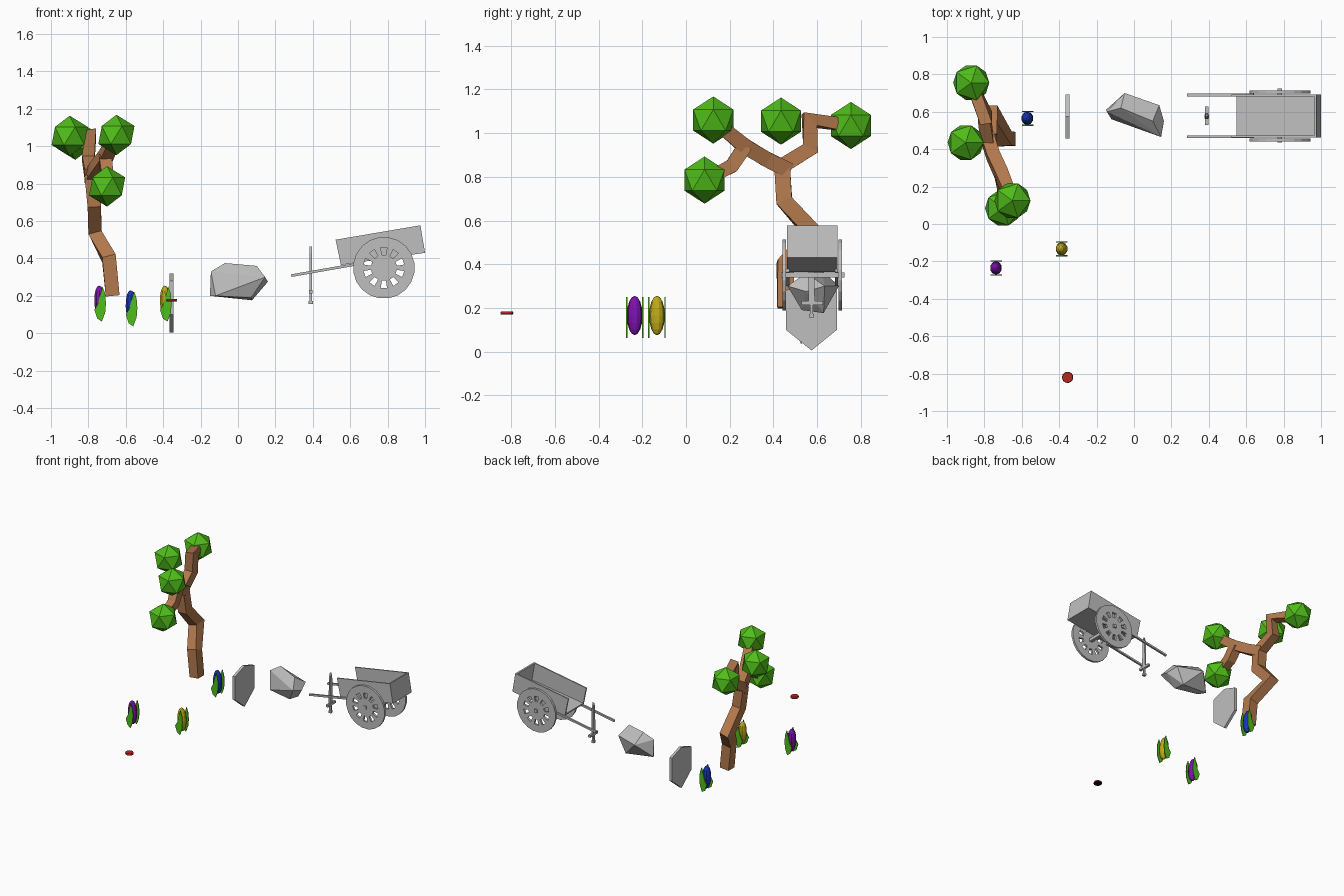
import bpy, bmesh, math
from mathutils import Vector

cube = bpy.data.objects.get("Cube")
if cube:
    bpy.data.objects.remove(cube, do_unlink=True)


def material(name, r, g, b):
    m = bpy.data.materials.new(name)
    m.use_nodes = True
    m.diffuse_color = (r, g, b, 1)
    m.node_tree.nodes["Principled BSDF"].inputs["Base Color"].default_value = (r, g, b, 1)
    return m


GREEN = material("leaf_green", .08, .51, .01)
BROWN = material("bark_brown", .45, .19, .075)
GREY = material("stone_grey", .52, .52, .52)
BLUE = material("blue", .01, .035, .5)
PURPLE = material("purple", .2, .006, .42)
YELLOW = material("yellow", .52, .4, .01)
RED = material("red", .45, .022, .015)
BLACK = material("black", .005, .005, .005)


def finish(name, bm, mat, loc=(0, 0, 0)):
    bmesh.ops.recalc_face_normals(bm, faces=bm.faces[:])
    me = bpy.data.meshes.new(name)
    bm.to_mesh(me)
    bm.free()
    me.materials.append(mat)
    ob = bpy.data.objects.new(name, me)
    ob.location = loc
    bpy.context.collection.objects.link(ob)
    return ob


def plate(name, outline, axis, lo, hi, mat):
    """Extrude a flat outline along the x or y axis."""
    bm = bmesh.new()
    place = (lambda a, b, d: (d, a, b)) if axis == "x" else (lambda a, b, d: (a, d, b))
    near, far = [[bm.verts.new(place(a, b, d)) for a, b in outline] for d in (lo, hi)]
    bm.faces.new(near)
    bm.faces.new(far)
    n = len(outline)
    for i in range(n):
        j = (i + 1) % n
        bm.faces.new((near[i], near[j], far[j], far[i]))
    return finish(name, bm, mat)


def limb(name, path, radii, mat):
    """Sweep a square section with mitred corners along a path."""
    bm = bmesh.new()
    pts = [Vector(p) for p in path]
    rings = []
    for i, p in enumerate(pts):
        before = (p - pts[i - 1]).normalized() if i else (pts[1] - p).normalized()
        after = (pts[i + 1] - p).normalized() if i < len(pts) - 1 else before
        d = (before + after).normalized()
        ref = Vector((0, 1, 0)) if abs(d.x) > .8 else Vector((1, 0, 0))
        side = (ref - d * ref.dot(d)).normalized()
        up = d.cross(side) / max(d.dot(before), .75)
        r = radii[i]
        rings.append([bm.verts.new(p + side * r * a + up * r * b)
                      for a, b in ((1, 1), (-1, 1), (-1, -1), (1, -1))])
    for one, two in zip(rings, rings[1:]):
        for k in range(4):
            bm.faces.new((one[k], one[k - 1], two[k - 1], two[k]))
    bm.faces.new(rings[0])
    bm.faces.new(rings[-1])
    return finish(name, bm, mat)


# Tree: bent trunk, three branches and four leaf clumps
fork, split = (-.785, .44, .85), (-.71, .27, .94)
clumps = [(-.65, .125, 1.06), (-.7, .085, .785), (-.9, .435, 1.055), (-.87, .755, 1.035)]
limb("trunk", [(-.67, .455, .2), (-.69, .455, .4), (-.765, .585, .54),
               (-.768, .45, .69), fork], [.037, .037, .036, .036, .036], BROWN)
limb("front_branch", [(-.785, .47, .83), (-.755, .37, .88), split, clumps[0]],
     [.036, .035, .035, .03], BROWN)
limb("low_branch", [split, (-.7, .21, .85), clumps[1]], [.034, .032, .028], BROWN)
limb("back_branch", [fork, (-.8, .57, .93), (-.79, .565, 1.06), clumps[3]],
     [.035, .033, .032, .03], BROWN)
for i, c in enumerate(clumps):
    bm = bmesh.new()
    bmesh.ops.create_icosphere(bm, subdivisions=1, radius=.108)
    finish(f"leaf_clump_{i + 1}", bm, GREEN, c)

# Cobs: ribbed coloured bodies between two curved husks
HUSK = [(.014, .09), (.028, .05), (.032, 0), (.028, -.05), (.01, -.098),
        (-.014, -.082), (-.03, -.035), (-.012, -.005), (0, .04)]
for label, mat, cx, cy, cz in (("purple", PURPLE, -.738, -.235, .16),
                               ("yellow", YELLOW, -.387, -.133, .16),
                               ("blue", BLUE, -.57, .565, .135)):
    bm = bmesh.new()
    bmesh.ops.create_uvsphere(bm, u_segments=10, v_segments=8, radius=1)
    for v in bm.verts:
        v.co = Vector((v.co.x * .032 - v.co.z * .004, v.co.y * .036, v.co.z * .09))
    finish(f"{label}_cob", bm, mat, (cx, cy, cz + .005))
    for side in (-1, 1):
        y = cy + side * .037
        plate(f"{label}_husk", [(cx + a, cz + b) for a, b in HUSK], "y",
              y - .003, y + .003, GREEN)

# Small button: red cap over a black underside
for name, mat, z, r, h in (("button_cap", RED, .179, .03, .009),
                           ("button_base", BLACK, .172, .029, .005)):
    bm = bmesh.new()
    bmesh.ops.create_cone(bm, cap_ends=True, segments=16, radius1=r, radius2=r * .92, depth=h)
    finish(name, bm, mat, (-.355, -.82, z))

# Shield
plate("shield", [(.575, .005), (.692, .1), (.692, .28), (.575, .32), (.457, .28), (.457, .1)],
      "x", -.365, -.345, GREY)

# Rock: hull of a few points
bm = bmesh.new()
for p in ((-.145, .6, .33), (-.07, .62, .375), (.1, .55, .36), (.16, .55, .275),
          (.075, .63, .176), (-.15, .61, .2), (-.05, .7, .3), (.135, .635, .3),
          (.145, .465, .3), (-.12, .56, .2), (.07, .53, .19)):
    bm.verts.new(p)
hull = bmesh.ops.convex_hull(bm, input=bm.verts[:])
bmesh.ops.delete(bm, geom=[v for v in bm.verts if not v.link_faces], context="VERTS")
finish("rock", bm, GREY)

# Sword standing upright
plate("sword_blade", [(.56, .225), (.59, .225), (.587, .43), (.575, .465), (.563, .43)],
      "x", .383, .395, GREY)
limb("sword_guard", [(.389, .53, .222), (.389, .627, .222)], [.009, .009], GREY)
limb("sword_grip", [(.389, .575, .165), (.389, .575, .222)], [.007, .007], GREY)
limb("sword_pommel", [(.389, .575, .155), (.389, .575, .172)], [.011, .011], GREY)

# Cart: tilted tray, open at the shaft end
low_front, low_back = (.55, .365), (1.0, .43)
top_front, top_back = (.522, .5), (.975, .577)
for name, y in (("right_tray_side", .463), ("left_tray_side", .683)):
    plate(name, [low_front, low_back, top_back, top_front], "y", y, y + .01, GREY)
plate("tray_floor", [low_front, low_back, (.998, .442), (.548, .377)], "y", .465, .692, GREY)
plate("tray_back", [low_back, top_back, (.963, .575), (.988, .43)], "y", .465, .692, GREY)
for name, y in (("right_shaft", .466), ("left_shaft", .69)):
    limb(name, [(.285, y, .308), (.64, y, .37)], [.007, .007], GREY)
limb("axle", [(.78, .435, .35), (.78, .725, .35)], [.012, .012], GREY)


# Wheels: ringed discs with every other middle segment left open
def wheel(name, y):
    bm = bmesh.new()
    n = 20
    rings = [[bm.verts.new((r * math.cos(a), 0, r * math.sin(a)))
              for a in (math.tau * (i + .5) / n for i in range(n))]
             for r in (.03, .07, .11, .165)]
    bm.faces.new(rings[0])
    for k in range(3):
        for i in range(n):
            if k == 1 and i % 2:
                continue
            j = (i + 1) % n
            bm.faces.new((rings[k][i], rings[k][j], rings[k + 1][j], rings[k + 1][i]))
    ob = finish(name, bm, GREY, (.78, y, .35))
    # turn so that the openings sit level with the hub
    ob.rotation_euler.y = math.tau / n
    mod = ob.modifiers.new("thickness", "SOLIDIFY")
    mod.thickness = .016
    mod.offset = 0


wheel("right_wheel", .449)
wheel("left_wheel", .707)
